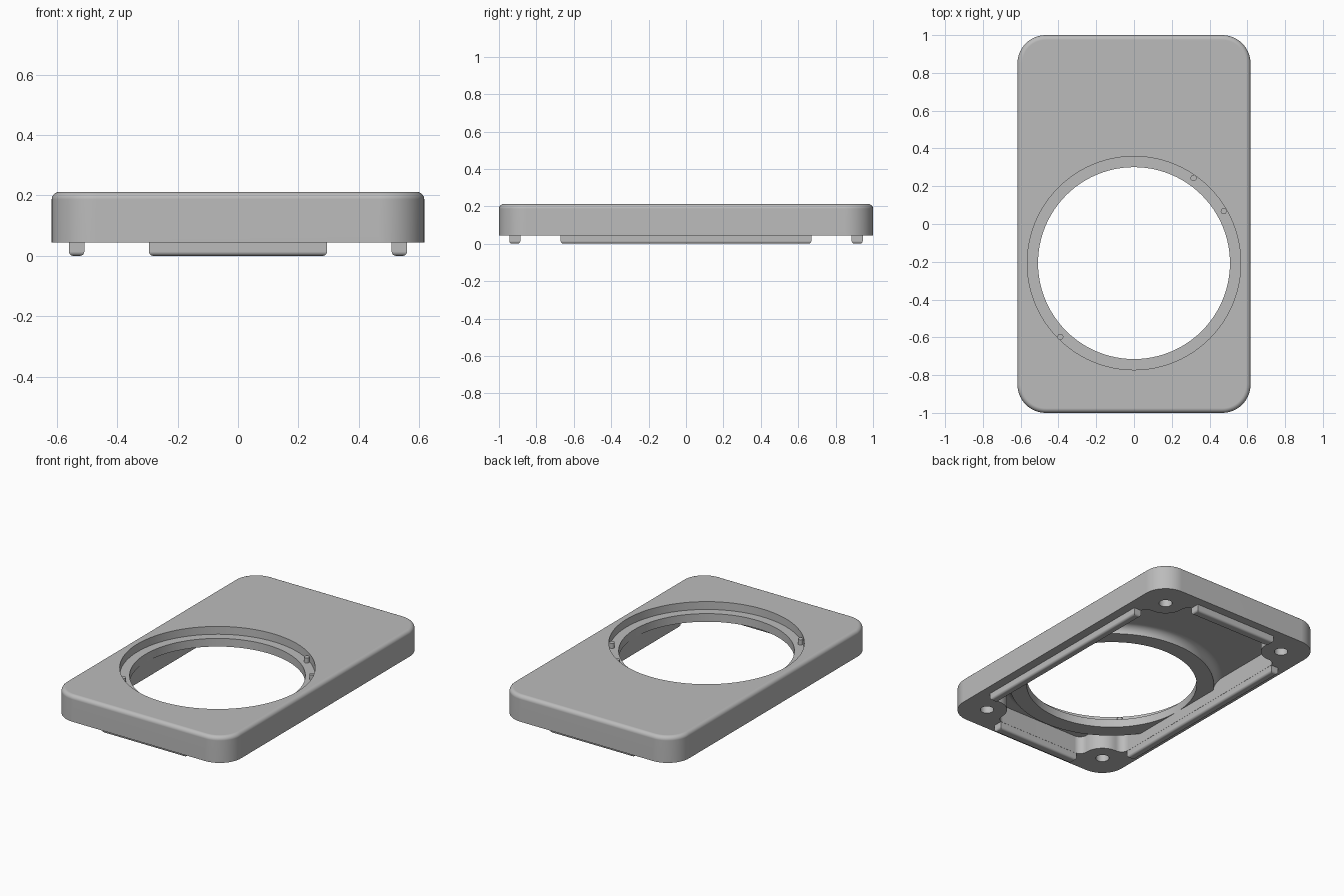
import bpy, bmesh
from math import sin, cos, pi, atan2, sqrt

if "Cube" in bpy.data.objects:
    bpy.data.objects.remove(bpy.data.objects["Cube"], do_unlink=True)

GREY = bpy.data.materials.new("plain grey")
GREY.use_nodes = True
GREY.diffuse_color = (0.5, 0.5, 0.5, 1)
GREY.node_tree.nodes["Principled BSDF"].inputs["Base Color"].default_value = (0.5, 0.5, 0.5, 1)

HALF_X, HALF_Y, RIM, TOP = 0.617, 1.0, 0.045, 0.212
CAV_X, CAV_Y, CEILING = 0.508, 0.885, 0.16
BOSS_X, BOSS_Y, BOSS_R, FLARE = 0.45, 0.83, 0.12, 0.05
HOLE_Y, HOLE_R, RECESS_R = -0.207, 0.508, 0.565
LEDGE, RING_Z = 0.162, 0.11


def arc(cx, cy, r, a0, a1, n):
    return [(cx + r * cos(a0 + (a1 - a0) * i / n), cy + r * sin(a0 + (a1 - a0) * i / n))
            for i in range(n + 1)]


def four_way(quarter):
    """Mirror a first-quadrant outline into a closed loop."""
    flip = quarter[::-1]
    return (quarter + [(-x, y) for x, y in flip] + [(-x, -y) for x, y in quarter]
            + [(x, -y) for x, y in flip])


def finish(bm, name):
    bmesh.ops.recalc_face_normals(bm, faces=bm.faces)
    mesh = bpy.data.meshes.new(name)
    bm.to_mesh(mesh)
    bm.free()
    mesh.materials.append(GREY)
    obj = bpy.data.objects.new(name, mesh)
    bpy.context.collection.objects.link(obj)
    return obj


def prism(name, outline, z0, z1, round_z=None, radius=0):
    """Extrude an outline upwards, optionally rounding the edges at one height."""
    bm = bmesh.new()
    base = bm.faces.new([bm.verts.new((x, y, z0)) for x, y in outline])
    ext = bmesh.ops.extrude_face_region(bm, geom=[base])["geom"]
    for v in ext:
        if isinstance(v, bmesh.types.BMVert):
            v.co.z = z1
    if radius:
        edges = [e for e in bm.edges if all(abs(v.co.z - round_z) < 1e-5 for v in e.verts)]
        bmesh.ops.bevel(bm, geom=edges, offset=radius, segments=5, profile=0.5,
                        affect='EDGES')
    return finish(bm, name)


def disc(name, x, y, r, z0, z1, n=96):
    return prism(name, arc(x, y, r, 0, 2 * pi, n)[:-1], z0, z1)


def lathe(name, profile, y, n=96):
    """Stack rings of (radius, height) into a closed solid."""
    bm = bmesh.new()
    rings = [[bm.verts.new((px, py, z)) for px, py in arc(0, y, r, 0, 2 * pi, n)[:-1]]
             for r, z in profile]
    for a, b in zip(rings, rings[1:]):
        for i in range(n):
            bm.faces.new((a[i], a[(i + 1) % n], b[(i + 1) % n], b[i]))
    bm.faces.new(rings[0])
    bm.faces.new(rings[-1])
    return finish(bm, name)


def cut(obj, cutter):
    mod = obj.modifiers.new("cut", 'BOOLEAN')
    mod.operation, mod.solver, mod.object = 'DIFFERENCE', 'EXACT', cutter
    bpy.context.view_layer.objects.active = obj
    bpy.ops.object.modifier_apply(modifier=mod.name)
    bpy.data.objects.remove(cutter, do_unlink=True)


# Outer shell with rounded corners and a softened top edge
R = 0.15
shell = prism("cover_shell", four_way(arc(HALF_X - R, HALF_Y - R, R, 0, pi / 2, 14)),
              RIM, TOP, TOP, 0.025)

# Underside cavity, flaring around the four corner bosses
fx = CAV_X - FLARE
fy = BOSS_Y - sqrt((BOSS_R + FLARE) ** 2 - (fx - BOSS_X) ** 2)
gy = CAV_Y - FLARE
gx = BOSS_X - sqrt((BOSS_R + FLARE) ** 2 - (gy - BOSS_Y) ** 2)
a1 = atan2(BOSS_Y - fy, BOSS_X - fx)
a2 = atan2(BOSS_Y - gy, BOSS_X - gx)
quarter = (arc(fx, fy, FLARE, 0, a1, 8)
           + arc(BOSS_X, BOSS_Y, BOSS_R, a1 + pi, a2 + pi, 12)[1:-1]
           + arc(gx, gy, FLARE, a2, pi / 2, 8))
cavity = prism("cavity_cutter", four_way(quarter), -0.1, CEILING)

# Thick ring around the opening stays solid, with a fillet up to the ceiling
flare = arc(0.66, RING_Z, 0.05, pi, pi / 2, 7)
cut(cavity, lathe("ring_keep", [(0.595, RING_Z)] + flare + [(0.66, 0.25)], HOLE_Y))
cut(shell, cavity)

# Round opening, its stepped recess, and the screw holes
cut(shell, disc("recess_cutter", 0, HOLE_Y, RECESS_R, LEDGE, 0.4))
cut(shell, disc("opening_cutter", 0, HOLE_Y, HOLE_R, -0.2, 0.3))
for sx in (-1, 1):
    for sy in (-1, 1):
        cut(shell, disc("screw_cutter", sx * BOSS_X, sy * BOSS_Y, 0.04, -0.1, 0.15, 24))
parts = [shell]


# Locating lips that hang below the rim
def lip(name, x0, x1, y0, y1):
    parts.append(prism(name, [(x0, y0), (x1, y0), (x1, y1), (x0, y1)], 0, 0.06, 0, 0.014))


IN, OUT_X, OUT_Y = 0.001, 0.56, 0.945
lip("left_lip", CAV_X + IN, OUT_X, -0.67, 0.67)
lip("right_lip", -OUT_X, -CAV_X - IN, -0.67, 0.67)
lip("back_lip", -0.295, 0.295, CAV_Y + IN, OUT_Y)
lip("front_lip", -0.295, 0.295, -OUT_Y, -CAV_Y - IN)

# Small locating pegs on the recess ledge
for i, (x, y) in enumerate([(0.315, 0.243), (0.475, 0.068), (-0.39, -0.597)]):
    parts.append(disc(f"locating_peg_{i + 1}", x, y, 0.016, LEDGE - 0.01, LEDGE + 0.032, 16))

# Smooth the curves, keep the edges crisp
bpy.ops.object.select_all(action='DESELECT')
for p in parts:
    p.select_set(True)
bpy.context.view_layer.objects.active = shell
bpy.ops.object.shade_smooth_by_angle(angle=pi / 6)
for p in parts:
    p.modifiers.new("even_normals", 'WEIGHTED_NORMAL').keep_sharp = True
